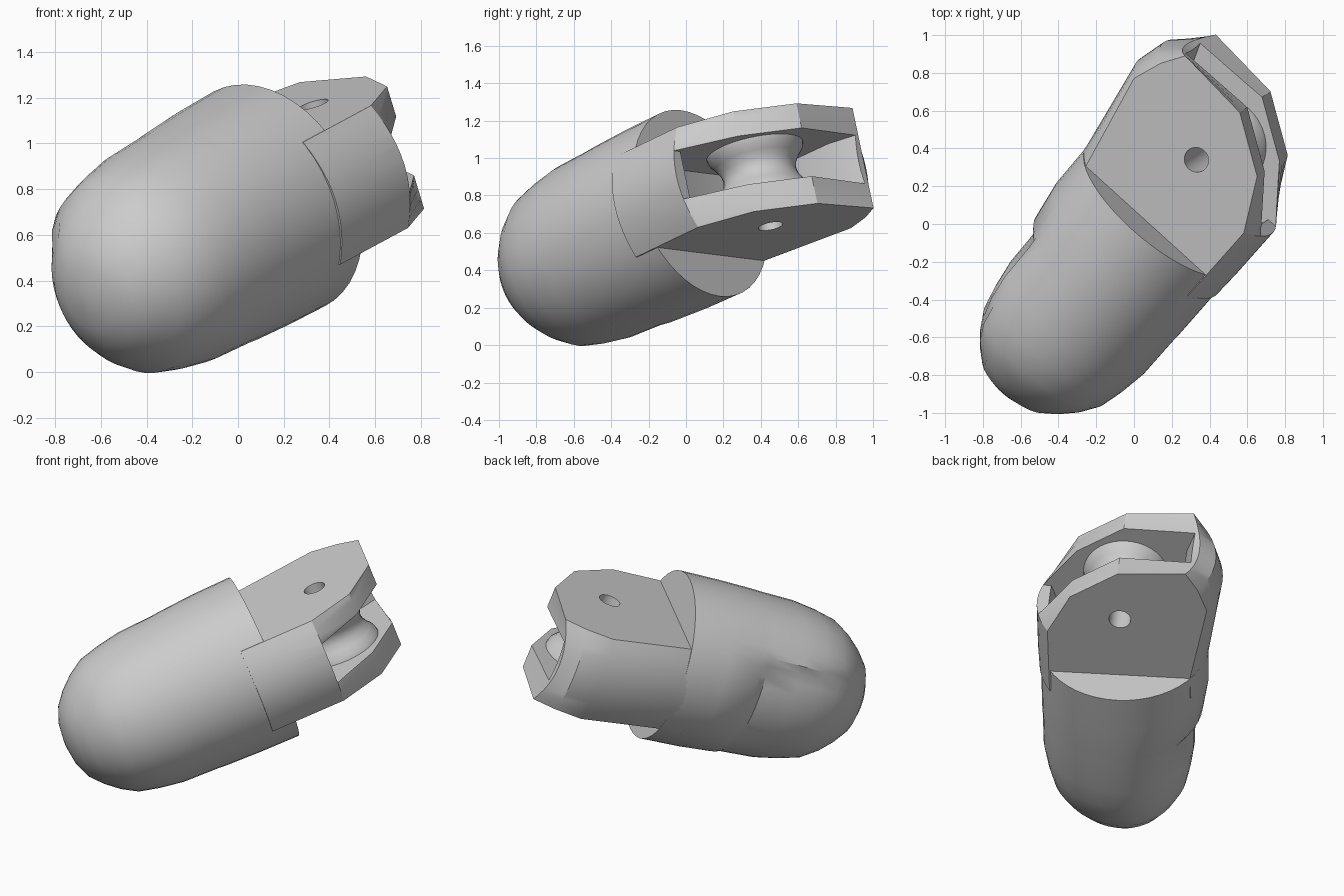
import bpy, bmesh, math
from mathutils import Matrix, Vector

if "Cube" in bpy.data.objects:
    bpy.data.objects.remove(bpy.data.objects["Cube"])

grey = bpy.data.materials.new("plain_grey")
grey.use_nodes = True
colour = (0.6, 0.6, 0.6, 1)
grey.diffuse_color = colour
for node in grey.node_tree.nodes:
    if node.type == 'BSDF_PRINCIPLED':
        node.inputs["Base Color"].default_value = colour

# Local frame: across the finger, along it toward the hinge, along the pin
pin_axis = Vector((-0.303, -0.21, 1)).normalized()
across = Vector((0.739, -0.669, 0.082)).normalized()
along = pin_axis.cross(across).normalized()
across = along.cross(pin_axis)
FRAME = Matrix((across, along, pin_axis)).transposed().to_4x4()
FRAME.translation = (0.407, 0.393, 0.917)


def loft(name, rings):
    """Join rings of local points and cap both ends."""
    bm = bmesh.new()
    rows = [[bm.verts.new(FRAME @ Vector(p)) for p in ring] for ring in rings]
    n = len(rows[0])
    for a, b in zip(rows, rows[1:]):
        for i in range(n):
            j = (i + 1) % n
            bm.faces.new((a[i], a[j], b[j], b[i]))
    bm.faces.new(rows[0])
    bm.faces.new(rows[-1])
    bmesh.ops.recalc_face_normals(bm, faces=bm.faces)
    mesh = bpy.data.meshes.new(name)
    bm.to_mesh(mesh)
    bm.free()
    mesh.materials.append(grey)
    obj = bpy.data.objects.new(name, mesh)
    bpy.context.collection.objects.link(obj)
    return obj


def circle(r, n):
    angles = [2 * math.pi * i / n for i in range(n)]
    return [(r * math.cos(a), r * math.sin(a)) for a in angles]


def activate(obj):
    bpy.ops.object.select_all(action='DESELECT')
    obj.select_set(True)
    bpy.context.view_layer.objects.active = obj


def smooth(obj, degrees):
    activate(obj)
    bpy.ops.object.shade_smooth_by_angle(angle=math.radians(degrees))


def cut(obj, cutter):
    cutter.hide_render = True
    activate(obj)
    mod = obj.modifiers.new("cut", 'BOOLEAN')
    mod.operation = 'DIFFERENCE'
    mod.solver = 'EXACT'
    mod.object = cutter
    bpy.ops.object.modifier_apply(modifier=mod.name)
    bpy.data.objects.remove(cutter)


def ramp(s, start, end):
    return min(1, max(0, (s - start) / (end - start)))


# Rounded fingertip with a recessed pad on one side, below a ledge
def pad_shape(u, s, v):
    u *= 0.965 + 0.035 * ramp(s, -0.6, -1.2)
    if u < 0:
        u *= 1 - 0.07 * ramp(s, -0.7, -0.95)
        if v < 0.27:
            u *= 1 - 0.09 * ramp(s, -0.92, -0.98)
    return (u, s, v - 0.01)


profile = [(-0.444, 0.53), (-0.7, 0.525), (-0.92, 0.515), (-0.98, 0.51),
           (-1.2, 0.5), (-1.35, 0.475), (-1.476, 0.443), (-1.57, 0.385),
           (-1.65, 0.315), (-1.715, 0.24), (-1.755, 0.14), (-1.77, 0.03)]
body = loft("fingertip_body",
            [[pad_shape(u, s, v) for u, v in circle(r, 48)] for s, r in profile])
smooth(body, 35)

# Hinge fork: angular plates joined by a wall that bulges between them
# each point: across, along, bulge across, pull along
outline = [(0.435, -0.6, 0.085, 0), (0.438, -0.444, 0.09, 0), (0.444, -0.126, 0.09, 0),
           (0.303, 0.16, 0, 0), (0.012, 0.361, 0, 0), (-0.404, 0.391, -0.06, -0.05),
           (-0.478, 0.266, -0.085, 0), (-0.533, 0.104, -0.07, 0),
           (-0.425, -0.444, -0.09, 0), (-0.43, -0.6, -0.07, 0)]
BOTTOM, TOP = -0.3, 0.27
GAP_LOW, GAP_HIGH = -0.145, 0.13
rows = []
for i in range(13):
    t = i / 6 - 1
    v = (BOTTOM + TOP + t * (TOP - BOTTOM)) / 2
    w = 1 - t * t
    rows.append([(u + b * w, s + c * w, v) for u, s, b, c in outline])
fork = loft("hinge_fork", rows)

slot = [(0.8, -0.126), (0.46, -0.126), (0.4, -0.3), (0.2, -0.36), (-0.25, -0.36),
        (-0.37, -0.15), (-0.37, 0.2), (-0.43, 0.37), (-0.43, 0.7), (0.8, 0.7)]
cut(fork, loft("slot_cutter", [[(u, s, v) for u, s in slot] for v in (GAP_LOW, GAP_HIGH)]))
cut(fork, loft("pin_hole_cutter",
               [[(u, s, v) for u, s in circle(0.067, 24)] for v in (-0.5, 0.5)]))
smooth(fork, 28)

# Waisted pulley filling the gap between the plates
half_profile = [(0.145, 0.264), (0.11, 0.256), (0.075, 0.228), (0.035, 0.205)]
pulley_profile = ([(-v, r) for v, r in half_profile] + [(0, 0.198)]
                  + half_profile[::-1])
pulley = loft("pulley", [[(u, s, v - 0.008) for u, s in circle(r, 40)]
                         for v, r in pulley_profile])
cut(pulley, loft("bore_cutter",
                 [[(u, s, v) for u, s in circle(0.067, 24)] for v in (-0.5, 0.5)]))
smooth(pulley, 35)
